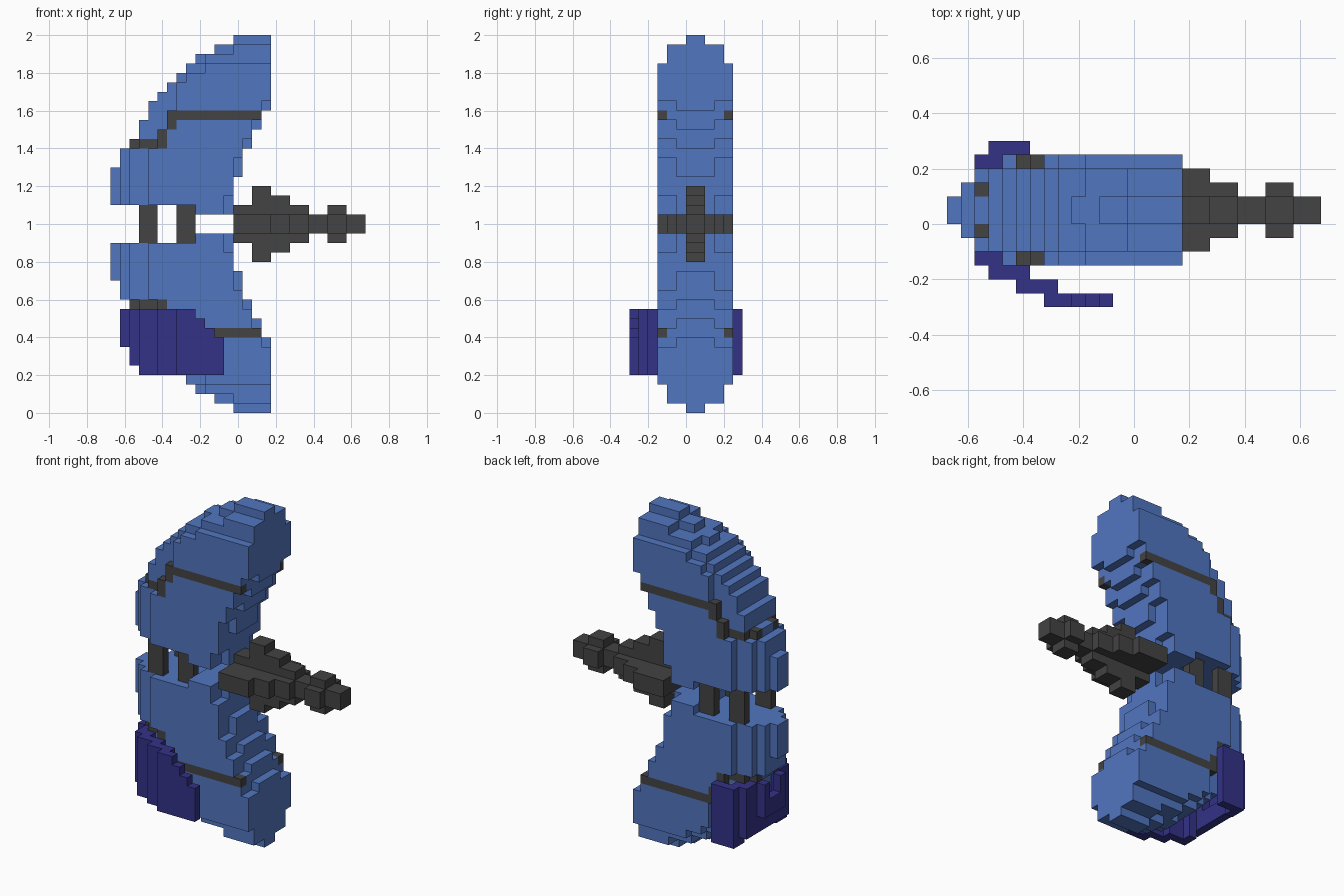
import bpy
import bmesh

cube = bpy.data.objects.get("Cube")
if cube:
    bpy.data.objects.remove(cube, do_unlink=True)

U = 0.05  # size of one block


def material(name, rgb):
    m = bpy.data.materials.new(name)
    m.use_nodes = True
    m.diffuse_color = (*rgb, 1)
    bsdf = m.node_tree.nodes["Principled BSDF"]
    bsdf.inputs["Base Color"].default_value = (*rgb, 1)
    bsdf.inputs["Roughness"].default_value = 0.8
    return m


BLUE = material("blue", (0.083, 0.18, 0.53))
DARK = material("charcoal", (0.056, 0.056, 0.056))
PURPLE = material("indigo", (0.034, 0.032, 0.242))

# Outward direction and the four corners of each block side
SIDES = [
    ((1, 0, 0), [(1, 0, 0), (1, 1, 0), (1, 1, 1), (1, 0, 1)]),
    ((-1, 0, 0), [(0, 0, 0), (0, 0, 1), (0, 1, 1), (0, 1, 0)]),
    ((0, 1, 0), [(0, 1, 0), (0, 1, 1), (1, 1, 1), (1, 1, 0)]),
    ((0, -1, 0), [(0, 0, 0), (1, 0, 0), (1, 0, 1), (0, 0, 1)]),
    ((0, 0, 1), [(0, 0, 1), (1, 0, 1), (1, 1, 1), (0, 1, 1)]),
    ((0, 0, -1), [(0, 0, 0), (0, 1, 0), (1, 1, 0), (1, 0, 0)]),
]


def build(name, cells, mats):
    """Skin a dictionary of blocks {(i, j, k): material index}."""
    bm = bmesh.new()
    verts = {}

    def vert(i, j, k):
        if (i, j, k) not in verts:
            verts[i, j, k] = bm.verts.new((i * U - 0.675, j * U - 0.3, k * U))
        return verts[i, j, k]

    for (i, j, k), mat in cells.items():
        for (dx, dy, dz), corners in SIDES:
            if (i + dx, j + dy, k + dz) not in cells:
                f = bm.faces.new([vert(i + a, j + b, k + c) for a, b, c in corners])
                f.material_index = mat
    bmesh.ops.dissolve_limit(bm, angle_limit=0.01, verts=bm.verts[:],
                             edges=bm.edges[:], delimit={'MATERIAL'})
    mesh = bpy.data.meshes.new(name)
    bm.to_mesh(mesh)
    bm.free()
    for m in mats:
        mesh.materials.append(m)
    ob = bpy.data.objects.new(name, mesh)
    bpy.context.collection.objects.link(ob)
    return ob


def box(i0, i1, j0, j1, k0, k1):
    return {(i, j, k): 0 for i in range(i0, i1)
            for j in range(j0, j1) for k in range(k0, k1)}


def step(profile, k):
    """Value of the last step starting at or below row k."""
    return [v for start, v in profile if start <= k][-1]


# Outer edge of the crescent per slice, from the middle slice outwards
LEFT = [
    [(21, 9), (22, 0), (26, 1), (28, 2), (29, 3), (31, 4), (33, 5), (34, 6),
     (35, 7), (36, 8), (37, 9), (38, 11), (39, 13)],
    [(21, 9), (22, 1), (28, 2), (29, 3), (31, 4), (33, 5), (34, 6),
     (35, 7), (36, 8), (37, 10), (38, 13), (39, 99)],
    [(21, 9), (22, 2), (28, 3), (31, 4), (33, 5), (34, 6),
     (35, 7), (36, 8), (37, 10), (38, 13), (39, 99)],
    [(21, 9), (22, 4), (28, 5), (30, 6), (32, 7), (35, 8), (36, 10), (37, 99)],
]
# Concave edge for the two middle and two outer slices
RIGHT_IN = [(21, 13), (25, 14), (28, 15), (30, 16), (32, 17)]
RIGHT_OUT = [(21, 12), (23, 13), (27, 14), (29, 15), (31, 16), (33, 17)]


def is_band(d, i, k):
    if d == 3:
        return k == 31 or (k == 30 and i == 6) or (k in (28, 29) and i == 5)
    return d > 0 and k == 28 and i <= 5


# Crescent halves, mirrored about mid height
upper = {}
for j in range(3, 11):
    d = j - 7 if j >= 7 else 6 - j
    for k in range(21, 40):
        for i in range(step(LEFT[d], k), step(RIGHT_IN if d < 2 else RIGHT_OUT, k)):
            upper[i, j, k] = int(is_band(d, i, k))
build("upper_crescent", upper, [BLUE, DARK])
build("lower_crescent", {(i, j, 39 - k): m for (i, j, k), m in upper.items()},
      [BLUE, DARK])

# Short posts between the halves
for i in (3, 7):
    for side, j in (("front", 4), ("back", 9)):
        place = "outer" if i == 3 else "inner"
        build(f"{place}_{side}_post", box(i, i + 2, j, j + 1, 18, 22), [DARK])

# Cross-shaped spike: half reach of the fins along x
spike = {}
for i0, i1, h in [(13, 15, 2), (15, 17, 4), (17, 19, 3), (19, 21, 2),
                  (21, 23, 1), (23, 25, 2), (25, 27, 1)]:
    spike.update(box(i0, i1, 6, 8, 20 - h, 20 + h))
    spike.update(box(i0, i1, 7 - h, 7 + h, 19, 21))
spike.update(box(13, 15, 3, 11, 19, 21))
build("spike", spike, [DARK])

# Curved guard wrapped round the lower outer corner
BOTTOM = {1: 7, 2: 5}
TOP = {9: 10, 10: 9, 11: 8}
guard = {}
for j, i0, i1 in [(0, 7, 12), (1, 5, 8), (2, 3, 6), (3, 2, 4), (4, 2, 3),
                  (5, 1, 2), (6, 1, 2), (7, 1, 2), (8, 1, 2),
                  (9, 2, 3), (10, 2, 4), (11, 3, 6)]:
    for i in range(i0, i1):
        top = 9 if j in (6, 7) else TOP.get(i, 11)
        guard.update(box(i, i + 1, j, j + 1, BOTTOM.get(i, 4), top))
guard.update(box(2, 3, 5, 9, 5, 7))
build("guard", guard, [PURPLE])
